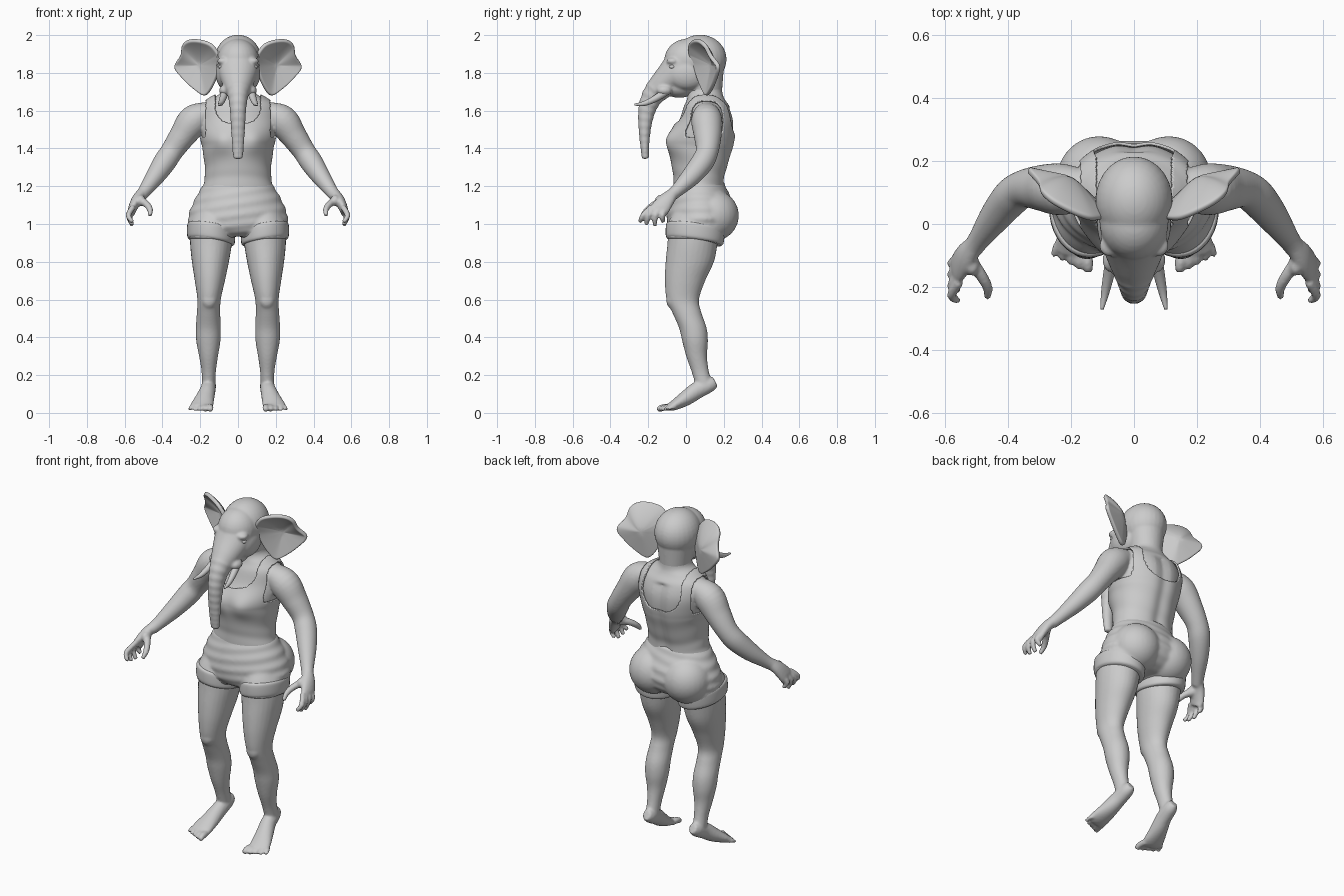
import bpy, bmesh, math
from mathutils import Vector, Matrix

cube = bpy.data.objects.get("Cube")
if cube:
    bpy.data.objects.remove(cube, do_unlink=True)

grey = bpy.data.materials.new("clay_grey")
grey.use_nodes = True
COLOUR = (0.6, 0.6, 0.6, 1)
grey.diffuse_color = COLOUR
for node in grey.node_tree.nodes:
    if node.type == 'BSDF_PRINCIPLED':
        node.inputs["Base Color"].default_value = COLOUR

X, Y, Z = Vector((1, 0, 0)), Vector((0, 1, 0)), Vector((0, 0, 1))


def spline(points, steps):
    """Catmull-Rom curve through points of any dimension."""
    pts = [Vector(p) for p in points]
    out = []
    for i in range(len(pts) - 1):
        a, b, c, d = pts[max(i - 1, 0)], pts[i], pts[i + 1], pts[min(i + 2, len(pts) - 1)]
        for k in range(steps):
            t = k / steps
            out.append((b * 2 + (c - a) * t + (a * 2 - b * 5 + c * 4 - d) * t * t
                        + (b * 3 - a - c * 3 + d) * t ** 3) * 0.5)
    return out + [pts[-1]]


def loft(bm, stations, side=X, level=False, n=28, steps=5, grow=0, ripple=None,
         shape=None, mirror=False, caps=True):
    """Skin elliptical rings given as (x, y, z, radius, radius)."""
    path = spline(stations, steps)
    for sign in ((1, -1) if mirror else (1,)):
        rings = []
        for i, s in enumerate(path):
            centre = Vector(s[:3])
            ahead, behind = path[min(i + 1, len(path) - 1)], path[max(i - 1, 0)]
            along = Z if level else (Vector(ahead[:3]) - Vector(behind[:3])).normalized()
            u = (side - along * side.dot(along)).normalized()
            v = along.cross(u)
            ring = []
            for k in range(n):
                a = math.tau * k / n
                swell = 1 + (ripple(a, i) if ripple else 0)
                co = (centre + u * math.cos(a) * (s[3] + grow) * swell
                      + v * math.sin(a) * (s[4] + grow) * swell)
                if shape:
                    co = shape(co)
                co.x *= sign
                ring.append(bm.verts.new(co))
            rings.append(ring)
        for low, high in zip(rings, rings[1:]):
            for k in range(n):
                j = (k + 1) % n
                bm.faces.new((low[k], low[j], high[j], high[k]))
        if caps:
            bm.faces.new(rings[0])
            bm.faces.new(rings[-1])


def ball(bm, centre, radii, mirror=False):
    for sign in ((1, -1) if mirror else (1,)):
        place = Vector((centre[0] * sign, centre[1], centre[2]))
        bmesh.ops.create_uvsphere(bm, u_segments=28, v_segments=18, radius=1,
                                  matrix=Matrix.LocRotScale(place, None, Vector(radii)))


def finish(bm, name, voxel=0, smooth=0, thick=0):
    bmesh.ops.recalc_face_normals(bm, faces=bm.faces[:])
    for f in bm.faces:
        f.smooth = True
    mesh = bpy.data.meshes.new(name)
    bm.to_mesh(mesh)
    bm.free()
    mesh.materials.append(grey)
    obj = bpy.data.objects.new(name, mesh)
    bpy.context.scene.collection.objects.link(obj)
    if voxel:
        m = obj.modifiers.new("fuse", 'REMESH')
        m.mode, m.voxel_size, m.use_smooth_shade = 'VOXEL', voxel, True
    if smooth:
        m = obj.modifiers.new("soften", 'SMOOTH')
        m.factor, m.iterations = 0.5, smooth
    if thick:
        m = obj.modifiers.new("thickness", 'SOLIDIFY')
        m.thickness, m.offset = thick, 1
    return obj


def chest(co):
    """Bust in front, spine groove behind."""
    if co.y < 0.06:
        co.y -= 0.025 * math.exp(-((abs(co.x) - 0.085) ** 2 + (co.z - 1.44) ** 2) / 0.003)
    elif co.y > 0.14 and co.z < 1.62:
        co.y -= 0.015 * math.exp(-(co.x / 0.035) ** 2)
    return co


torso = [(0, .07, 1.17, .18, .125), (0, .07, 1.23, .164, .122), (0, .075, 1.3, .161, .135),
         (0, .08, 1.4, .175, .16), (0, .09, 1.47, .19, .165), (0, .11, 1.55, .198, .145),
         (0, .11, 1.62, .19, .122), (0, .105, 1.66, .145, .1), (0, .1, 1.7, .09, .092),
         (0, .1, 1.79, .085, .09)]

# Skin: neck, arms, hands, legs and feet fused into one body
body = bmesh.new()
loft(body, torso, level=True, n=48, shape=chest)
arm = [(.14, .11, 1.6, .06, .05), (.23, .11, 1.55, .082, .083), (.295, .115, 1.465, .073, .07),
       (.35, .112, 1.385, .06, .06), (.39, .085, 1.325, .06, .06), (.44, .025, 1.25, .052, .05),
       (.49, -.045, 1.18, .036, .036), (.515, -.08, 1.15, .032, .032)]
loft(body, arm, side=Y, mirror=True)
palm = [(.505, -.065, 1.165, .03, .03), (.535, -.1, 1.13, .042, .028),
        (.557, -.135, 1.085, .05, .024), (.562, -.15, 1.06, .046, .018)]
loft(body, palm, side=Y, mirror=True)
ball(body, (.515, -.13, 1.125), (.024, .035, .03), mirror=True)
for base, tip, low in ((-.185, -.245, 1.01), (-.16, -.21, .995),
                       (-.133, -.165, .99), (-.107, -.12, 1.01)):
    loft(body, [(.556, base, 1.09, .015, .015), (.58, (base + tip) / 2 - .012, 1.045, .015, .015),
                (.558, tip, low, .011, .011)], side=X, n=12, mirror=True)
loft(body, [(.525, -.11, 1.13, .022, .022), (.485, -.165, 1.105, .019, .019),
            (.465, -.205, 1.075, .016, .016), (.468, -.235, 1.045, .011, .011)],
     side=Z, n=12, mirror=True)

leg = [(.14, .05, 1.02, .115, .14), (.143, .035, .9, .111, .133), (.146, .02, .8, .098, .128),
       (.149, -.005, .7, .08, .107), (.153, -.017, .6, .062, .086), (.156, .005, .53, .062, .077),
       (.157, .036, .45, .066, .073), (.157, .048, .38, .064, .068), (.156, .056, .3, .05, .055),
       (.155, .075, .22, .038, .046), (.156, .095, .15, .036, .045)]
loft(body, leg, level=True, mirror=True)
ball(body, (.153, -.07, .6), (.042, .035, .05), mirror=True)
foot = [(.152, .155, .165, .022, .028), (.153, .125, .15, .036, .04), (.16, .06, .12, .041, .045),
        (.175, 0, .078, .05, .04), (.19, -.06, .042, .06, .028), (.198, -.095, .027, .058, .018)]
loft(body, foot, mirror=True)
for i in range(5):
    r = .018 - .002 * i
    loft(body, [(.152 + .022 * i, -.08 + .006 * i, .03, r, r),
                (.147 + .0265 * i, -.125 + .011 * i, .028, r, r),
                (.145 + .0275 * i, -.152 + .012 * i, .015, r * .75, r * .75)], n=12, mirror=True)
finish(body, "body", voxel=.0075, smooth=3)

# Tank top cut from the torso form, leaving shoulder straps
top = bmesh.new()
loft(top, torso, level=True, n=120, steps=10, grow=.005, shape=chest, caps=False,
     ripple=lambda a, i: .007 * math.sin(i * .56 + 3 * math.sin(a)) if i < 35 else 0)


def bare(p):
    x = abs(p.x)
    neckline = 1.53 if p.y < .1 else 1.47
    neck = p.z > neckline + .05 * (x / .105) ** 4 and x < .115
    armhole = p.z > 1.46 and x > .168
    return neck or armhole or p.z > 1.69


bmesh.ops.delete(top, geom=[f for f in top.faces if bare(f.calc_center_median())], context='FACES')
bmesh.ops.delete(top, geom=[v for v in top.verts if not v.link_faces], context='VERTS')
finish(top, "tank_top", smooth=8, thick=.009)

# Shorts: hips, seat and short legs blended together
shorts = bmesh.new()
hips = [(0, .07, 1.225, .17, .128), (0, .073, 1.17, .207, .15), (0, .08, 1.1, .243, .175),
        (0, .08, 1.03, .264, .182), (0, .07, .97, .25, .16), (0, .06, .935, .19, .11)]
loft(shorts, hips, level=True, n=64, steps=10,
     ripple=lambda a, i: .016 * math.sin(i * .75 + 4 * math.cos(a)))
ball(shorts, (.11, .145, 1.045), (.135, .135, .135), mirror=True)
loft(shorts, [(.135, .065, 1.09, .08, .11), (.142, .056, 1, .122, .155),
              (.143, .045, .92, .121, .15)], level=True, mirror=True)
finish(shorts, "shorts", voxel=.0085, smooth=9)


def hem(co):
    """Hem higher outside, lower behind."""
    co.z += (co.x - .143) * .15 - (co.y - .045) * .13
    return co


# Turned cuffs around the thighs
cuffs = bmesh.new()
loft(cuffs, [(.143, .053, .99, .12, .15), (.143, .05, .975, .126, .156),
             (.143, .046, .92, .126, .153), (.143, .045, .905, .118, .143)],
     level=True, n=40, shape=hem, mirror=True)
finish(cuffs, "shorts_cuffs")

# Head with a long ringed trunk
head = bmesh.new()
ball(head, (0, .075, 1.872), (.123, .14, .13))
ball(head, (0, .005, 1.865), (.11, .12, .115))
ball(head, (0, -.035, 1.728), (.078, .09, .06))
ball(head, (.064, .005, 1.795), (.054, .105, .085), mirror=True)
ball(head, (.075, -.07, 1.862), (.036, .034, .02), mirror=True)
ball(head, (.07, -.115, 1.707), (.03, .04, .028), mirror=True)
loft(head, [(0, .1, 1.82, .1, .1), (0, .1, 1.69, .085, .09)], level=True)
trunk = [(0, 0, 1.87, .108, .1), (0, -.06, 1.8, .103, .087), (0, -.125, 1.735, .078, .072),
         (0, -.175, 1.68, .055, .058), (0, -.205, 1.61, .044, .047), (0, -.217, 1.53, .039, .036),
         (0, -.219, 1.45, .034, .027), (0, -.217, 1.39, .029, .022), (0, -.215, 1.345, .025, .019)]
loft(head, trunk, steps=8, ripple=lambda a, i: .035 * math.sin(i * math.pi / 2) if i > 20 else 0)
finish(head, "head_and_trunk", voxel=.007, smooth=5)

# Eyes and tusks
eyes = bmesh.new()
ball(eyes, (.088, -.072, 1.832), (.015, .017, .012), mirror=True)
finish(eyes, "eyes")
tusks = bmesh.new()
loft(tusks, [(.068, -.1, 1.705, .021, .021), (.08, -.16, 1.665, .018, .018),
             (.092, -.22, 1.638, .013, .013), (.102, -.272, 1.632, .005, .005)],
     n=16, mirror=True)
finish(tusks, "tusks")

# Wide ears: nested outline rings, dished and rolled forward along the top
ears = bmesh.new()
outline = [(.1, 1.9), (.14, 1.95), (.2, 1.972), (.26, 1.972), (.295, 1.945), (.305, 1.89),
           (.338, 1.83), (.29, 1.765), (.23, 1.71), (.175, 1.68), (.135, 1.73), (.105, 1.81)]
edge = spline(outline + outline[:1], 5)[:-1]
middle = Vector((.2, 1.84))
for sign in (1, -1):
    rings = []
    for k in (1, .94, .85, .7, .5, .3, .1):
        ring = []
        for p in edge:
            q = middle + (p - middle) * k
            y = .055 + .53 * (q.x - .12) + .15 * max(0, 1.83 - q.y) + .045 * (1 - k)
            y -= .06 * k * k * max(0, p.y - 1.84) / .13
            ring.append(ears.verts.new((q.x * sign, y, q.y)))
        rings.append(ring)
    for outer, inner in zip(rings, rings[1:]):
        for k in range(len(edge)):
            j = (k + 1) % len(edge)
            quad = (outer[k], outer[j], inner[j], inner[k])
            ears.faces.new(quad if sign > 0 else quad[::-1])
    ears.faces.new(rings[-1])
ear_obj = finish(ears, "ears", thick=.022)
ear_obj.modifiers["thickness"].offset = 0
soft = ear_obj.modifiers.new("round_edges", 'SUBSURF')
soft.levels = soft.render_levels = 1
